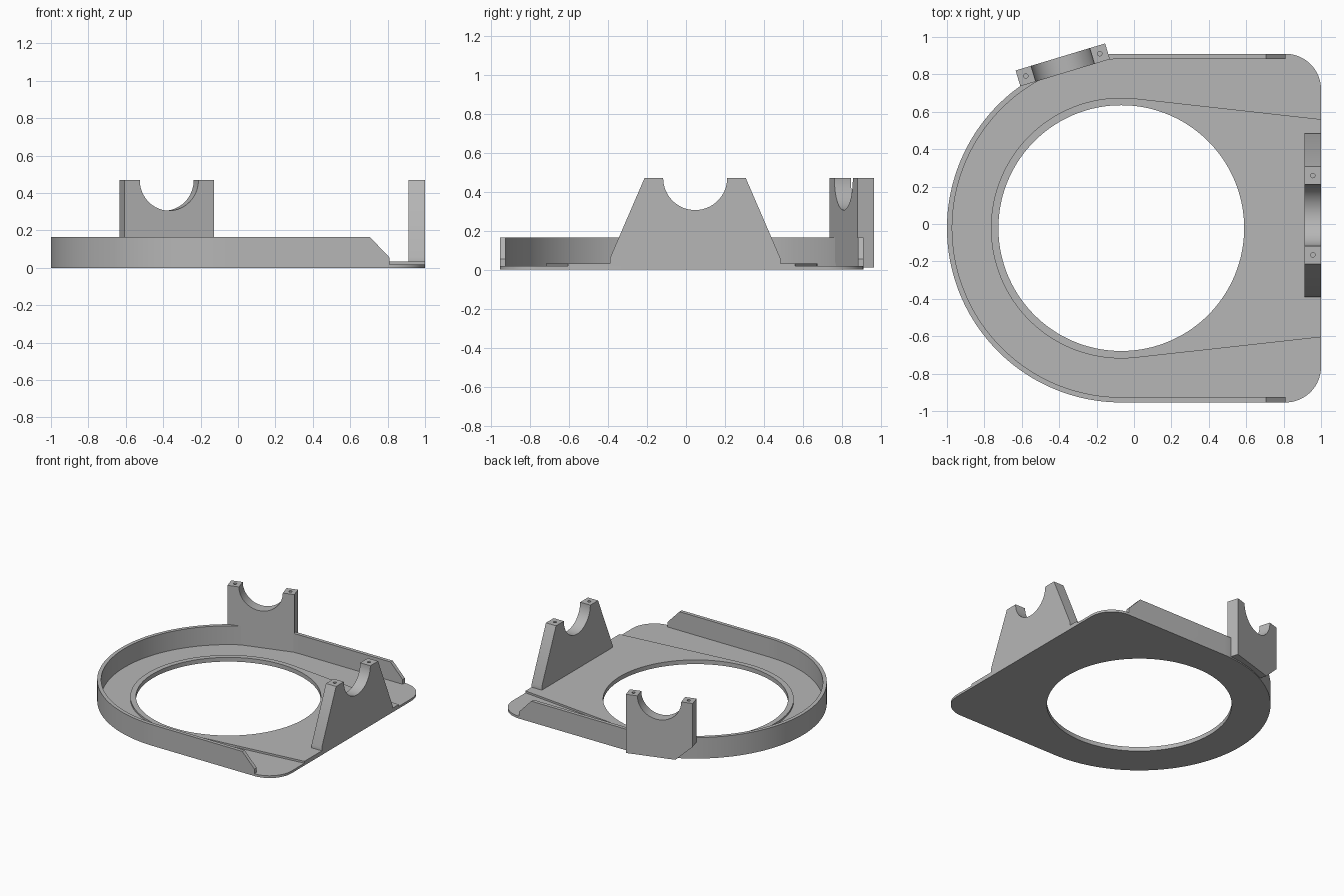
import bpy, bmesh
from math import sin, cos, radians, pi
from mathutils import Matrix, Vector

cube = bpy.data.objects.get("Cube")
if cube:
    bpy.data.objects.remove(cube, do_unlink=True)

grey = bpy.data.materials.new("plain grey")
grey.use_nodes = True
GREY = (0.47, 0.47, 0.47, 1)
grey.diffuse_color = GREY
grey.node_tree.nodes["Principled BSDF"].inputs["Base Color"].default_value = GREY

CX, CY = -0.068, -0.022          # centre of the round opening
OUTER, INNER = 0.932, 0.904      # rim wall radii
PLATE, DECK, RIM, TOP = 0.018, 0.033, 0.165, 0.47
UPRIGHT = Matrix.Rotation(pi / 2, 4, 'X')


def arc(x, y, r, start, end, n):
    angles = [radians(start + (end - start) * i / n) for i in range(n + 1)]
    return [(x + r * cos(a), y + r * sin(a)) for a in angles]


def prism(name, outline, low, high, matrix=Matrix()):
    """Extrude a flat outline from low to high, then place it."""
    bm = bmesh.new()
    face = bm.faces.new([bm.verts.new((x, y, low)) for x, y in outline])
    new = bmesh.ops.extrude_face_region(bm, geom=[face])["geom"]
    bmesh.ops.translate(bm, vec=(0, 0, high - low),
                        verts=[g for g in new if isinstance(g, bmesh.types.BMVert)])
    bmesh.ops.transform(bm, matrix=matrix, verts=bm.verts)
    bmesh.ops.recalc_face_normals(bm, faces=bm.faces)
    mesh = bpy.data.meshes.new(name)
    bm.to_mesh(mesh)
    bm.free()
    mesh.materials.append(grey)
    obj = bpy.data.objects.new(name, mesh)
    bpy.context.collection.objects.link(obj)
    return obj


def select(obj):
    bpy.ops.object.select_all(action='DESELECT')
    obj.select_set(True)
    bpy.context.view_layer.objects.active = obj


def cut(obj, cutter):
    mod = obj.modifiers.new("cut", 'BOOLEAN')
    mod.operation, mod.solver, mod.object = 'DIFFERENCE', 'EXACT', cutter
    select(obj)
    bpy.ops.object.modifier_apply(modifier=mod.name)
    bpy.data.objects.remove(cutter, do_unlink=True)


def smooth(obj):
    select(obj)
    bpy.ops.object.shade_smooth_by_angle(angle=radians(25))


# Base plate: half round on one side, rounded corners on the other
corner = 0.19
cx = 1 - corner
base = prism("base_plate",
             arc(CX, CY, OUTER, 90, 270, 96)
             + arc(cx, CY - OUTER + corner, corner, -90, 0, 16)
             + arc(cx, CY + OUTER - corner, corner, 0, 90, 16), 0, PLATE)

# Raised deck: a lip round the opening that tapers out to the straight edge
deck = prism("raised_deck",
             arc(CX, CY, 0.697, 84, 276, 96) + [(1, -0.605), (1, 0.56)], PLATE, DECK)

for part in (base, deck):
    cut(part, prism("opening_cutter", arc(CX, CY, 0.657, 0, 357.5, 143), -0.1, 0.1))
    smooth(part)

# Rim wall with sloped ends
wall = prism("rim_wall",
             [(cx, CY + OUTER)] + arc(CX, CY, OUTER, 90, 270, 96) + [(cx, CY - OUTER)]
             + [(cx, CY - INNER)] + arc(CX, CY, INNER, 270, 90, 96) + [(cx, CY + INNER)],
             PLATE, RIM)
cut(wall, prism("slope_cutter", [(0.576, 0.3), (0.9, -0.039), (0.9, 0.3)], -2, 2, UPRIGHT))
smooth(wall)


def cradle(name, foot, half_top, x, y, angle, notch=0.164, half_depth=0.044):
    """Upright bracket with a half round saddle and a screw hole in each post."""
    place = Matrix.Translation((x, y, 0)) @ Matrix.Rotation(radians(angle), 4, 'Z')
    outline = (foot + [(half_top, TOP)] + arc(0, TOP, notch, 0, -180, 40)
               + [(-half_top, TOP)])
    obj = prism(name, outline, -half_depth, half_depth, place @ UPRIGHT)
    for side in (-1, 1):
        hole = arc(side * (half_top + notch) / 2, 0, 0.012, 0, 345, 23)
        cut(obj, prism("screw_cutter", hole, TOP - 0.12, TOP + 0.1, place))
    smooth(obj)


# Wide tapered cradle on the straight edge
cradle("tapered_cradle",
       [(-0.437, 0.06), (-0.437, DECK), (0.437, DECK), (0.437, 0.06)],
       0.26, 0.956, 0.047, 90)

# Narrow cradle on the rim, with one lower corner cut away
cradle("rim_cradle",
       [(-0.25, 0.13), (-0.12, 0.01), (0.25, 0.01)],
       0.25, -0.381, 0.851, 16.8)
